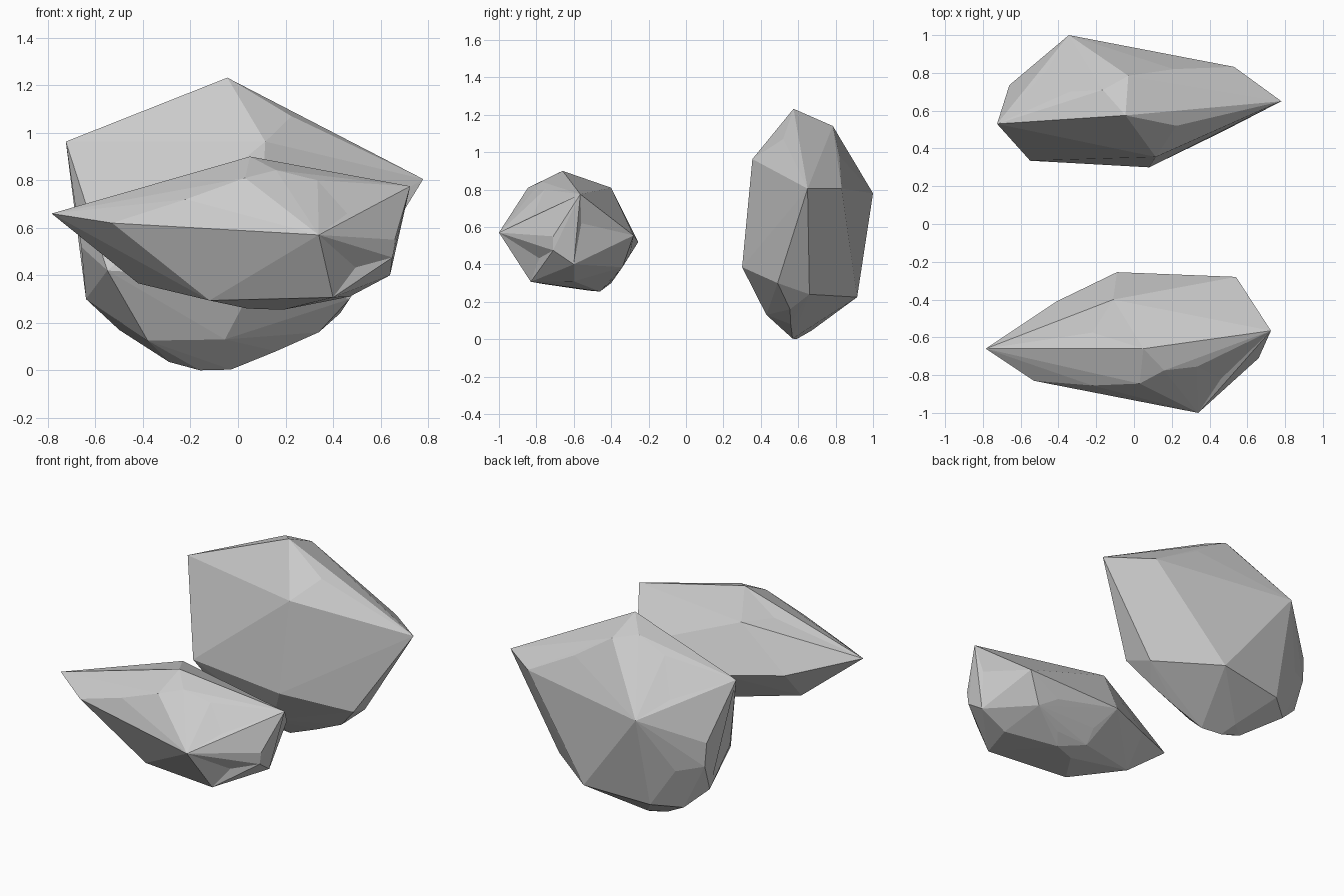
import bpy, bmesh
from mathutils import Vector


def rock(name, corners):
    """Faceted boulder skinned over its corner points; shallow dents are kept."""
    real = [Vector(c) for c in corners]
    centre = sum(real, Vector()) / len(real)
    scale = [1.0] * len(real)
    for _ in range(12):
        bm = bmesh.new()
        tag = bm.verts.layers.int.new("corner")
        for i, p in enumerate(real):
            v = bm.verts.new(centre + (p - centre) * scale[i])
            v[tag] = i
        bmesh.ops.convex_hull(bm, input=bm.verts[:])
        loose = [v for v in bm.verts if not v.link_faces]
        missing = [v[tag] for v in loose]
        bmesh.ops.delete(bm, geom=loose, context='VERTS')
        if not missing:
            break
        # push dented corners out until the skin reaches them
        for i in missing:
            scale[i] *= 1.02
        bm_last = bm
    for v in bm.verts:
        v.co = real[v[tag]]
    bmesh.ops.recalc_face_normals(bm, faces=bm.faces[:])
    mesh = bpy.data.meshes.new(name)
    bm.to_mesh(mesh)
    bm.free()
    obj = bpy.data.objects.new(name, mesh)
    bpy.context.collection.objects.link(obj)
    return obj


# Front boulder: long, low, pointed at the left
rock("front_rock", [
    # crown and left tip
    (-.785, -.66, .66), (-.53, -.83, .62), (-.22, -.855, .72), (.03, -.845, .81),
    (.05, -.66, .90), (-.22, -.575, .80), (-.11, -.40, .81), (.16, -.775, .843),
    (.335, -.755, .80), (.725, -.565, .775),
    # front and right end
    (.34, -1.0, .57), (.46, -.82, .66), (.665, -.56, .62), (.66, -.71, .55),
    (.65, -.71, .475), (.495, -.785, .433), (.64, -.60, .40),
    # back
    (-.09, -.255, .52), (.54, -.28, .555), (-.41, -.41, .545), (.32, -.30, .45),
    # underside
    (-.42, -.56, .366), (-.12, -.755, .294), (.40, -.83, .307), (.47, -.60, .31),
    (.04, -.52, .26), (.19, -.46, .255), (.24, -.40, .31), (.02, -.40, .30),
    (.02, -.34, .385), (.43, -.34, .385),
])

# Back boulder: tall slab narrowing to a rounded base
rock("back_rock", [
    # crown
    (-.725, .53, .963), (-.045, .575, 1.232), (.225, .52, 1.07), (.115, .355, .963),
    (.78, .65, .805), (-.03, .785, 1.14), (-.165, .71, 1.17), (-.34, .70, 1.08),
    (.21, .82, .98),
    # sides
    (.08, .30, .385), (-.55, .335, .42), (-.345, 1.0, .78), (.53, .832, .805),
    (-.46, .815, .874), (-.51, .835, .44), (-.66, .735, .62), (-.65, .74, .47),
    (-.67, .57, .68), (-.66, .50, .52), (-.64, .675, .30),
    # base
    (.08, .915, .225), (-.35, .86, .195), (-.50, .737, .17), (.43, .66, .24),
    (.47, .49, .30), (.34, .556, .16), (.16, .56, .08), (-.03, .57, .003),
    (-.16, .59, 0), (-.29, .60, .035), (-.38, .47, .125), (-.055, .43, .13),
    (-.20, .67, .045),
])
